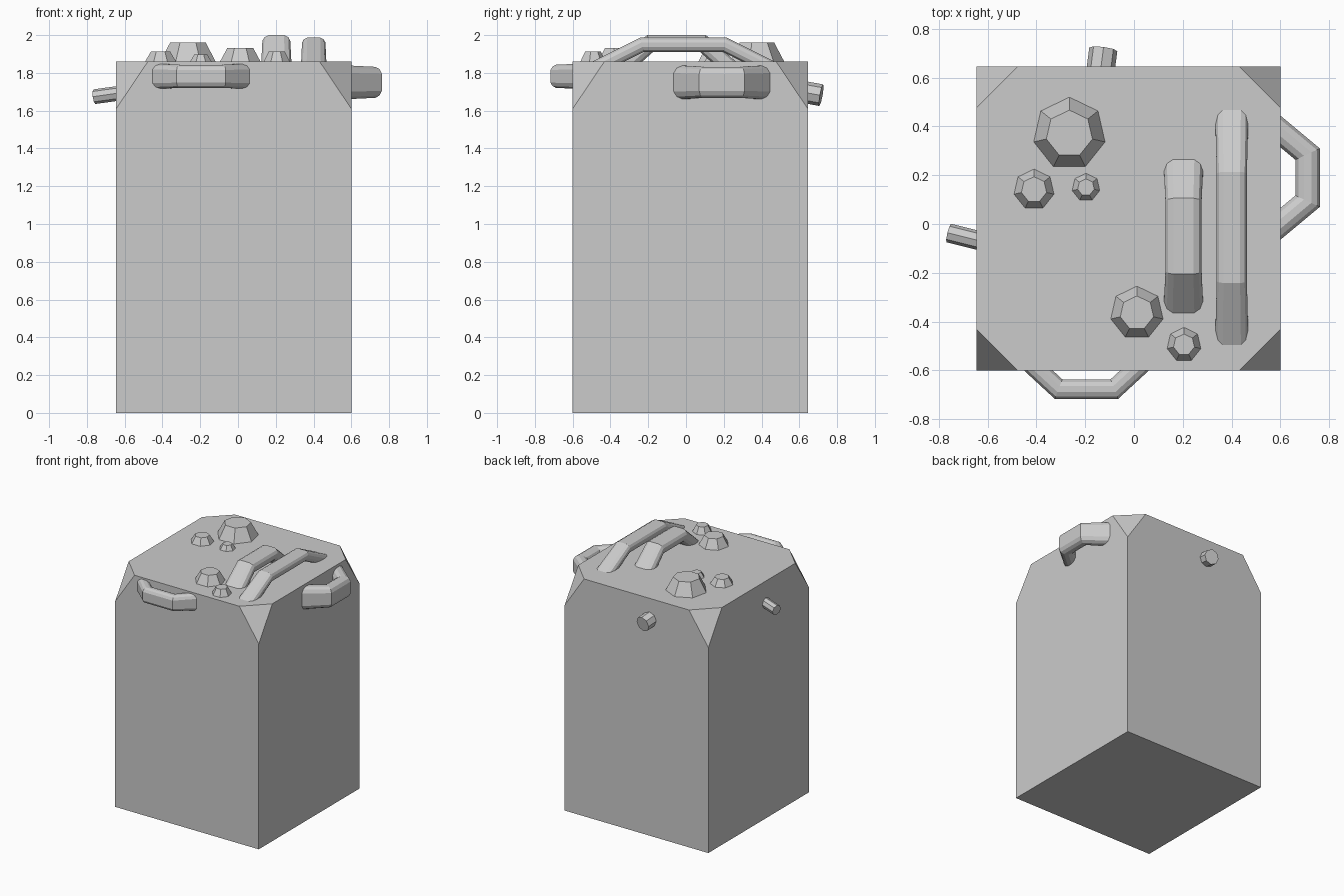
import bpy, bmesh, math
from mathutils import Vector, Matrix

if "Cube" in bpy.data.objects:
    bpy.data.objects.remove(bpy.data.objects["Cube"])


def finish(name, bm):
    bmesh.ops.recalc_face_normals(bm, faces=bm.faces[:])
    me = bpy.data.meshes.new(name)
    bm.to_mesh(me)
    bm.free()
    ob = bpy.data.objects.new(name, me)
    bpy.context.collection.objects.link(ob)
    return ob


# Body block with the four top corners sliced off
X0, X1, Y0, Y1, TOP = -0.645, 0.6, -0.6, 0.645, 1.86
CUT, CUT_Z = 0.168, 0.25
bm = bmesh.new()
bmesh.ops.create_cube(bm, size=1, matrix=Matrix.Translation(
    ((X0 + X1) / 2, (Y0 + Y1) / 2, TOP / 2)) @ Matrix.Diagonal((X1 - X0, Y1 - Y0, TOP, 1)))
for x, sx in ((X0, -1), (X1, 1)):
    for y, sy in ((Y0, -1), (Y1, 1)):
        normal = Vector((sx / CUT, sy / CUT, 1 / CUT_Z)).normalized()
        bmesh.ops.bisect_plane(bm, geom=bm.verts[:] + bm.edges[:] + bm.faces[:],
                               plane_co=(x, y, TOP - CUT_Z), plane_no=normal, clear_outer=True)
        bmesh.ops.holes_fill(bm, edges=[e for e in bm.edges if e.is_boundary], sides=0)
finish("body", bm)


# Tapered seven-sided knobs on the top
def knob(name, x, y, r_base, r_top, height):
    bm = bmesh.new()
    mat = Matrix.Translation((x, y, TOP + height / 2)) @ Matrix.Rotation(math.pi / 2, 4, 'Z')
    res = bmesh.ops.create_cone(bm, cap_ends=True, segments=7, radius1=r_base,
                                radius2=r_top, depth=height)
    # put one corner towards the back
    v = max(res["verts"], key=lambda p: p.co.x)
    turn = Matrix.Rotation(-math.atan2(v.co.y, v.co.x), 4, 'Z')
    bmesh.ops.transform(bm, matrix=mat @ turn, verts=bm.verts[:])
    finish(name, bm)


for i, k in enumerate([(-0.265, 0.37, 0.15, 0.097, 0.10), (-0.41, 0.141, 0.084, 0.053, 0.052),
                       (-0.197, 0.15, 0.058, 0.035, 0.037), (0.012, -0.365, 0.11, 0.07, 0.072),
                       (0.205, -0.495, 0.071, 0.044, 0.052)]):
    knob(f"knob_{i + 1}", *k)


# Bent handles: flat middle, two sloped legs running into the body
SECTION = [(1, 0.55), (0.75, 0.85), (0.3, 1), (-0.3, 1), (-0.75, 0.85), (-1, 0.55)]
SECTION += [(u, -w) for u, w in reversed(SECTION)]


def handle(name, origin, s_axis, h_axis, flat, end, height, half_w, half_t):
    o, s, h = Vector(origin), Vector(s_axis), Vector(h_axis)
    wdir = s.cross(h)
    slope = math.atan2(height, end - flat)
    ext = 0.02
    bm = bmesh.new()
    rings = []
    for side, ps, ph, ang, wide in (
            (-1, end + ext * math.cos(slope), -ext * math.sin(slope), slope, 1.1),
            (-1, flat, height, slope / 2, 1), (1, flat, height, slope / 2, 1),
            (1, end + ext * math.cos(slope), -ext * math.sin(slope), slope, 1.1)):
        miter = 1 / math.cos(slope / 2) if ph > 0 else 1
        n = s * (side * math.sin(ang)) + h * math.cos(ang)
        outer = o + s * (side * ps) + h * ph
        rings.append([bm.verts.new(outer - n * (half_t * (1 - u) * miter) + wdir * (w * half_w * wide))
                      for u, w in SECTION])
    count = len(SECTION)
    for a, b in zip(rings, rings[1:]):
        for i in range(count):
            j = (i + 1) % count
            bm.faces.new((a[i], a[j], b[j], b[i]))
    bm.faces.new(rings[0])
    bm.faces.new(rings[-1])
    finish(name, bm)


X, Y, Z = (1, 0, 0), (0, 1, 0), (0, 0, 1)
handle("front_handle", (-0.195, Y0, 1.782), X, (0, -1, 0), 0.13, 0.257, 0.117, 0.061, 0.04)
handle("right_handle", (X1, 0.19, 1.75), Y, X, 0.12, 0.255, 0.162, 0.082, 0.05)
handle("top_short_handle", (0.203, -0.05, TOP), Y, Z, 0.156, 0.314, 0.14, 0.074, 0.044)
handle("top_long_handle", (0.401, -0.014, TOP), Y, Z, 0.228, 0.482, 0.127, 0.062, 0.038)


# Small tilted pegs on the left and back walls
def peg(name, tip, direction, radius, length):
    d = Vector(direction).normalized()
    bm = bmesh.new()
    bmesh.ops.create_cone(bm, cap_ends=True, segments=8, radius1=radius, radius2=radius,
                          depth=length,
                          matrix=Matrix.Translation(Vector(tip) - d * length / 2)
                          @ d.to_track_quat('Z', 'Y').to_matrix().to_4x4())
    finish(name, bm)


peg("left_peg", (-0.76, -0.037, 1.674), (-1, 0.25, -0.14), 0.039, 0.17)
peg("back_peg", (-0.126, 0.716, 1.682), (0.13, 1, -0.18), 0.058, 0.12)
